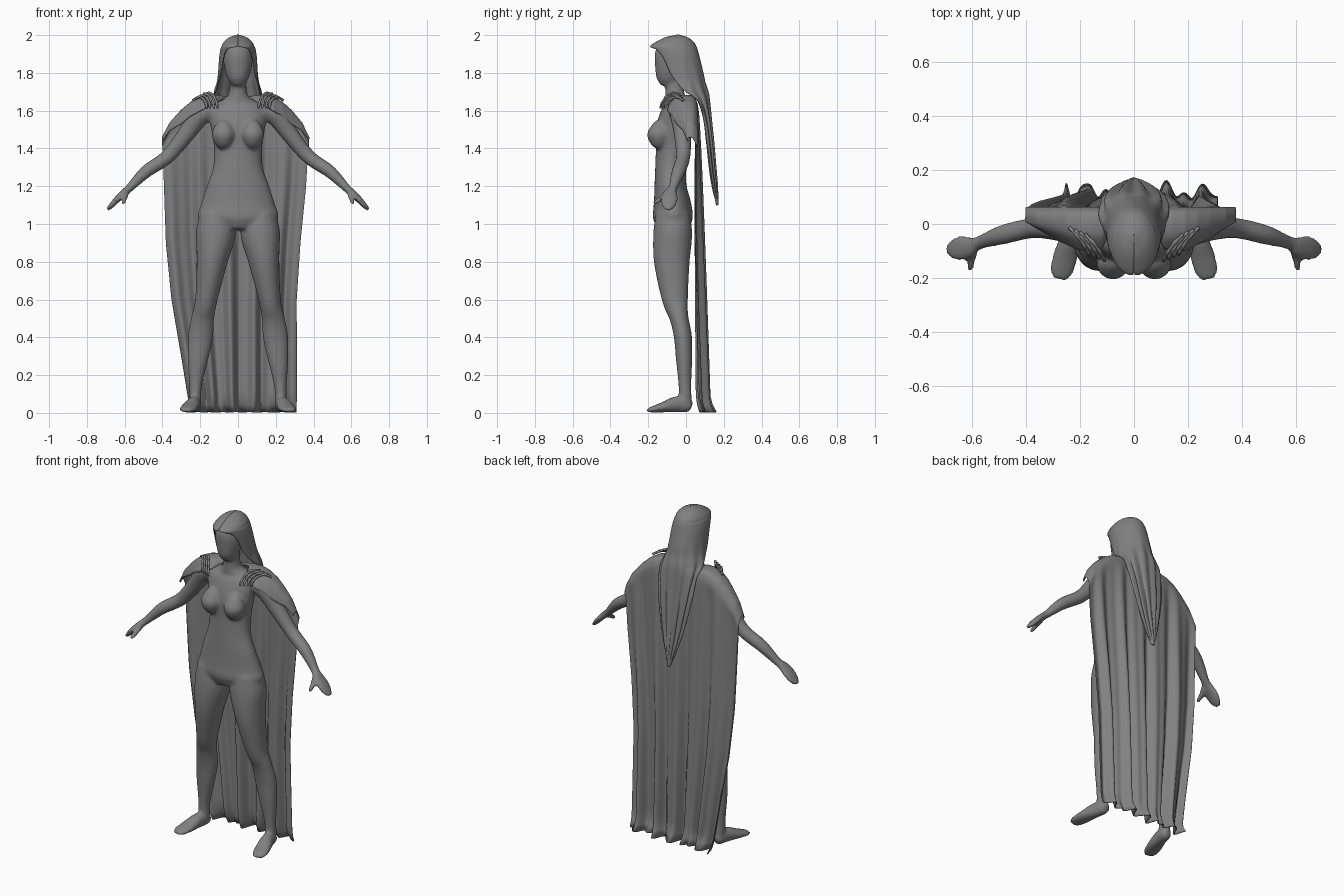
import bpy, bmesh, math
from mathutils import Vector

cube = bpy.data.objects.get("Cube")
if cube:
    bpy.data.objects.remove(cube, do_unlink=True)

grey = bpy.data.materials.new("plain grey")
grey.use_nodes = True
grey.diffuse_color = (0.22, 0.22, 0.22, 1)
grey.node_tree.nodes["Principled BSDF"].inputs["Base Color"].default_value = (0.22, 0.22, 0.22, 1)


def spline(rows, steps=6):
    """Catmull-Rom through rows of equal length."""
    out = []
    for i in range(len(rows) - 1):
        p0, p1, p2 = rows[max(i - 1, 0)], rows[i], rows[i + 1]
        p3 = rows[min(i + 2, len(rows) - 1)]
        for k in range(steps):
            t = k / steps
            out.append([b + t / 2 * (c - a + t * (2 * a - 5 * b + 4 * c - d + t * (3 * (b - c) + d - a)))
                        for a, b, c, d in zip(p0, p1, p2, p3)])
    return out + [list(rows[-1])]


def table(x, pairs):
    """Piecewise linear lookup with rising keys."""
    for (x0, y0), (x1, y1) in zip(pairs, pairs[1:]):
        if x <= x1:
            return y0 + (y1 - y0) * max(0, (x - x0) / (x1 - x0))
    return pairs[-1][1]


def grid(bm, points, closed=False):
    """Skin rows of points with quads; closed rows become capped tubes."""
    rows = [[bm.verts.new(p) for p in row] for row in points]
    n = len(rows[0])
    for r0, r1 in zip(rows, rows[1:]):
        for i in range(n if closed else n - 1):
            j = (i + 1) % n
            bm.faces.new((r0[i], r0[j], r1[j], r1[i]))
    if closed:
        bm.faces.new(rows[0])
        bm.faces.new(rows[-1])


def tube(bm, rows, wide, side=1, n=20):
    """Elliptic tube: rows are x, y, z, radius along wide, other radius."""
    rows = spline(rows)
    wide, rings = Vector(wide), []
    for i, (x, y, z, ra, rb) in enumerate(rows):
        t = (Vector(rows[min(i + 1, len(rows) - 1)][:3]) - Vector(rows[max(i - 1, 0)][:3])).normalized()
        a = (wide - t * wide.dot(t)).normalized()
        b = t.cross(a)
        ring = [Vector((x, y, z)) + a * ra * math.cos(w) + b * rb * math.sin(w)
                for w in (math.tau * k / n for k in range(n))]
        rings.append([(p.x * side, p.y, p.z) for p in ring])
    grid(bm, rings, True)


def finish(name, bm):
    bmesh.ops.recalc_face_normals(bm, faces=bm.faces)
    for f in bm.faces:
        f.smooth = True
    mesh = bpy.data.meshes.new(name)
    bm.to_mesh(mesh)
    bm.free()
    mesh.materials.append(grey)
    obj = bpy.data.objects.new(name, mesh)
    bpy.context.collection.objects.link(obj)
    return obj


X, Y = (1, 0, 0), (0, 1, 0)

# Body: overlapping limbs fused into one smooth skin
bm = bmesh.new()
tube(bm, [(0, -.065, 1.8, .045, .045), (0, -.06, 1.7, .047, .05), (0, -.055, 1.66, .075, .056),
          (0, -.05, 1.63, .13, .065), (0, -.055, 1.58, .152, .082), (0, -.065, 1.5, .142, .094),
          (0, -.07, 1.4, .127, .09), (0, -.08, 1.3, .132, .083), (0, -.082, 1.2, .165, .085),
          (0, -.072, 1.1, .197, .1), (0, -.07, 1.03, .212, .105), (0, -.072, .97, .13, .08)], X, n=32)
tube(bm, [(0, -.11, 1.73, .025, .03), (0, -.1, 1.765, .053, .06), (0, -.083, 1.84, .075, .083),
          (0, -.077, 1.91, .074, .085), (0, -.07, 1.96, .045, .055)], X, n=28)
for s in (1, -1):
    # leg, foot
    tube(bm, [(.115, -.07, 1.06, .085, .09), (.118, -.07, .95, .105, .103), (.138, -.075, .8, .082, .095),
              (.168, -.058, .6, .059, .069), (.187, -.036, .5, .061, .05), (.199, -.016, .4, .067, .048),
              (.213, -.01, .28, .054, .043), (.224, -.006, .15, .034, .034), (.226, -.004, .06, .031, .034),
              (.226, -.004, .02, .028, .03)], X, s)
    tube(bm, [(.222, .028, .03, .02, .025), (.224, .01, .036, .031, .034), (.236, -.05, .045, .037, .043),
              (.254, -.12, .03, .046, .028), (.27, -.18, .018, .042, .016), (.276, -.205, .014, .024, .01)], X, s)
    # arm running into a flat hand, thumb
    tube(bm, [(.12, -.045, 1.61, .05, .045), (.2, -.03, 1.575, .055, .055), (.275, -.018, 1.475, .046, .046),
              (.375, -.015, 1.355, .038, .038), (.487, -.04, 1.277, .036, .034), (.575, -.07, 1.19, .025, .022),
              (.605, -.083, 1.165, .038, .019), (.645, -.09, 1.125, .046, .017),
              (.675, -.093, 1.092, .036, .013), (.692, -.095, 1.075, .016, .008)], Y, s)
    tube(bm, [(.59, -.085, 1.17, .018, .016), (.602, -.13, 1.135, .017, .014), (.608, -.172, 1.108, .012, .01)], X, s, 12)
    # bust
    tube(bm, [(.076, -.137, 1.55, .02, .015), (.076, -.14, 1.525, .044, .038), (.077, -.142, 1.475, .062, .064),
              (.077, -.14, 1.425, .046, .046), (.077, -.138, 1.4, .02, .02)], X, s)
body = finish("body", bm)
remesh = body.modifiers.new("fuse", 'REMESH')
remesh.mode, remesh.voxel_size, remesh.use_smooth_shade = 'VOXEL', 0.009, True
soften = body.modifiers.new("soften", 'SMOOTH')
soften.factor, soften.iterations = 0.5, 6

# Cloak: draped over the shoulders, falling in pleats to the floor
RIDGE = ((0, 1.66), (.1, 1.68), (.15, 1.68), (.2, 1.668), (.25, 1.642), (.3, 1.6), (.36, 1.535), (.4, 1.46))
FRONT_Y = ((0, .03), (.07, .02), (.12, -.09), (.2, -.098), (.3, -.05), (.4, .01))
FRONT_DROP = ((0, 0), (.07, .01), (.12, .045), (.2, .07), (.3, .07), (.4, .02))
LEFT_EDGE = ((0, .31), (.6, .31), (.9, .33), (1.2, .36), (1.46, .375))
RIGHT_EDGE = ((0, .25), (.25, .29), (.6, .35), (.9, .38), (1.46, .4))


def cloak_column(u):
    edge = LEFT_EDGE if u > 0 else RIGHT_EDGE
    a = abs(u) * .4
    top = table(a, RIDGE)
    x = u * table(top, edge)
    yf = table(a, FRONT_Y)
    col = spline([(x, yf, top - table(a, FRONT_DROP)), (x, yf * .5 + .005, top - .006),
                  (x, .035, top - .004), (x, .06, top - .05)], 4)
    folds = math.sin(u * 17 + .6) + .45 * math.sin(u * 31 + 2) + .3 * math.sin(u * 7)
    for k in range(1, 41):
        t = k / 40
        z = (top - .05) * (1 - t) + .004 * t
        hem = max(0, t - .94) / .06
        y = .06 + .035 * t + .024 * math.sqrt(t) * folds - .03 * u ** 4 * math.sqrt(t) * (1 - t)
        y += hem ** 2 * (.025 + .015 * math.sin(u * 23))
        col.append((u * table(z, edge), y, z))
    return col


bm = bmesh.new()
grid(bm, [cloak_column(-1 + k / 70) for k in range(141)])
cloak = finish("cloak", bm)

# Hood: z, half width, front y, back y, opening angle, fold depth; ends in a long tail
hood_rows = spline([
    (2.0, .002, -.045, -.04, 0, 0), (1.985, .046, -.11, .01, 0, 0), (1.96, .074, -.16, .04, 0, 0),
    (1.94, .084, -.187, .052, 4, 0), (1.925, .09, -.182, .058, 38, 0), (1.88, .097, -.165, .07, 52, 0),
    (1.8, .102, -.14, .09, 60, .01), (1.75, .108, -.12, .1, 70, .02), (1.7, .12, -.1, .115, 85, .04),
    (1.65, .122, -.02, .122, 100, .06), (1.55, .108, .05, .132, 95, .1), (1.42, .085, .085, .145, 80, .14),
    (1.3, .06, .105, .155, 75, .16), (1.2, .036, .125, .165, 70, .12), (1.1, .006, .155, .17, 70, 0)])
bm = bmesh.new()
rows = []
for z, rx, yf, yb, gap, fold in hood_rows:
    gap = math.radians(max(gap, 0))
    row = []
    for k in range(65):
        w = gap + (math.tau - 2 * gap) * k / 64
        r = 1 + fold * math.sin(11 * w + 1)
        row.append((rx * r * math.sin(w), (yf + yb) / 2 - (yb - yf) / 2 * r * math.cos(w), z))
    rows.append(row)
grid(bm, rows)
hood = finish("hood", bm)

for cloth in (cloak, hood):
    shell = cloth.modifiers.new("cloth thickness", 'SOLIDIFY')
    shell.thickness, shell.offset = 0.006, 0

# Shoulder clasps: four jointed fingers gripping each shoulder
for name, s in (("left_clasp", 1), ("right_clasp", -1)):
    bm = bmesh.new()
    for j in range(4):
        x, y = .238 - .019 * j, -.015 - .008 * j
        path = [(x, y, 1.655 + .011 * j), (x - .03, y - .03, 1.672 + .007 * j),
                (x - .055, y - .065, 1.662 + .004 * j), (x - .068, y - .088, 1.638), (x - .072, y - .098, 1.612)]
        path = spline(path, 2)
        tube(bm, [(*p, r, r) for p, r in zip(path, [.008, .006] * 4 + [.005])], X, s, 8)
    finish(name, bm)
